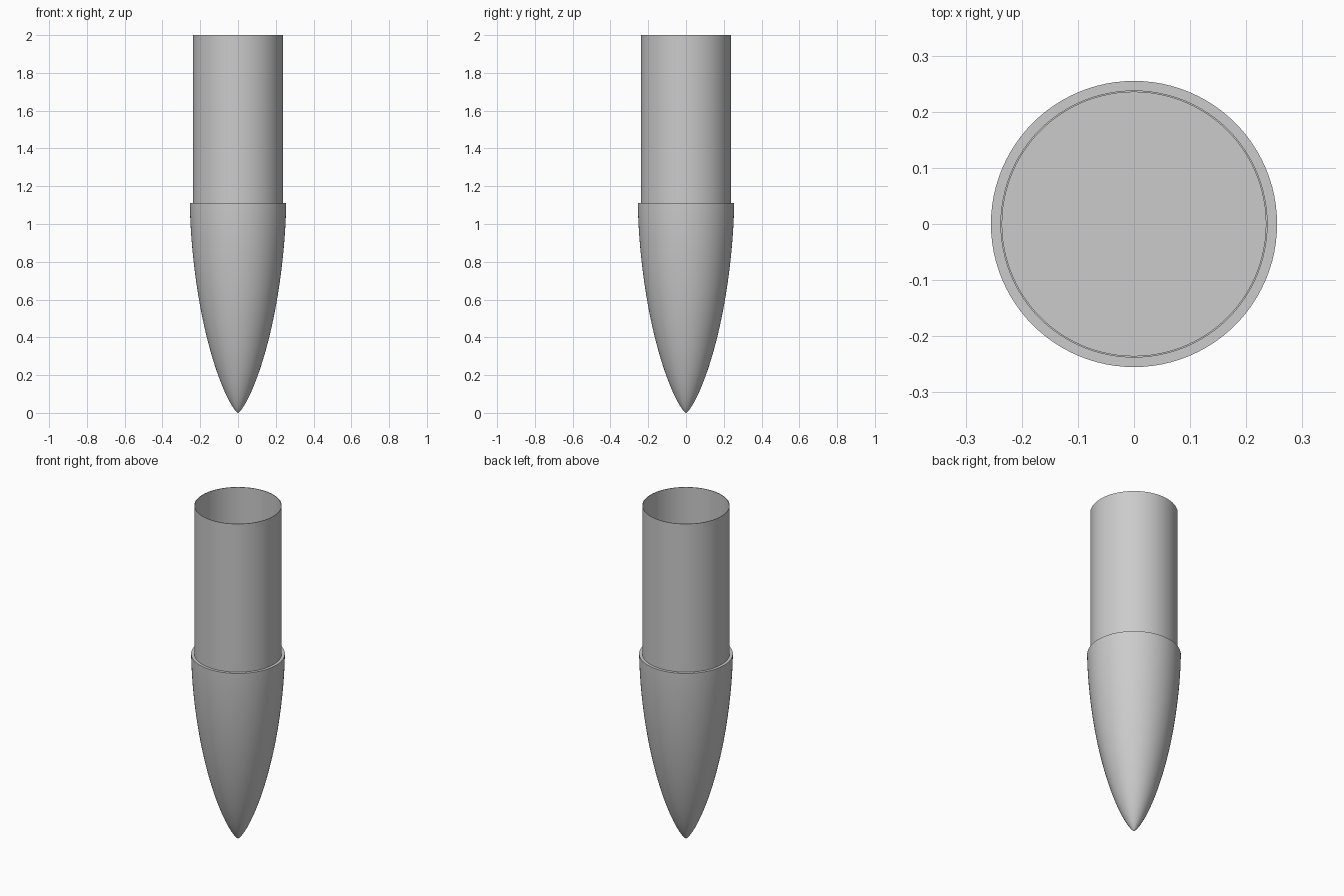
import bpy
import math

cube = bpy.data.objects.get("Cube")
if cube:
    bpy.data.objects.remove(cube, do_unlink=True)

SIDES = 96
NOSE_R, NOSE_H = 0.255, 1.11
TUBE_R, TUBE_IN, TOP = 0.238, 0.235, 2.0

grey = bpy.data.materials.new("light_grey")
grey.use_nodes = True
colour = (0.6, 0.6, 0.6, 1)
grey.diffuse_color = colour
grey.node_tree.nodes["Principled BSDF"].inputs["Base Color"].default_value = colour


def lathe(name, profile, closed=False):
    """Spin a list of (radius, z) points round the z axis; radius 0 makes a pole."""
    verts, faces, rings = [], [], []
    for r, z in profile:
        n = 1 if r == 0 else SIDES
        rings.append([len(verts) + i for i in range(n)])
        for i in range(n):
            a = math.tau * i / SIDES
            verts.append((r * math.cos(a), r * math.sin(a), z))
    pairs = list(zip(rings, rings[1:]))
    if closed:
        pairs.append((rings[-1], rings[0]))
    for low, high in pairs:
        for i in range(SIDES):
            j = (i + 1) % SIDES
            quad = [low[i % len(low)], low[j % len(low)],
                    high[j % len(high)], high[i % len(high)]]
            faces.append(list(dict.fromkeys(quad)))
    mesh = bpy.data.meshes.new(name)
    mesh.from_pydata(verts, [], faces)
    mesh.materials.append(grey)
    obj = bpy.data.objects.new(name, mesh)
    bpy.context.collection.objects.link(obj)
    bpy.ops.object.select_all(action="DESELECT")
    bpy.context.view_layer.objects.active = obj
    obj.select_set(True)
    bpy.ops.object.shade_smooth_by_angle(angle=math.radians(30))
    return obj


def nose_radius(theta):
    """Low-drag nose curve, blunt at the tip and tangent at the base."""
    area = theta - math.sin(2 * theta) / 2 + math.sin(theta) ** 3 / 3
    return NOSE_R * math.sqrt(area / math.pi)


# Pointed nose, capped flat at its base
STEPS = 48
nose = [(0, 0)]
for k in range(1, STEPS + 1):
    t = math.pi * k / STEPS
    nose.append((nose_radius(t), NOSE_H * (1 - math.cos(t)) / 2))
lathe("nose_cone", nose + [(0, NOSE_H)])

# Thin open shoulder tube standing on the nose base
lathe("shoulder_tube", [(TUBE_R, NOSE_H), (TUBE_R, TOP),
                        (TUBE_IN, TOP), (TUBE_IN, NOSE_H)], closed=True)
